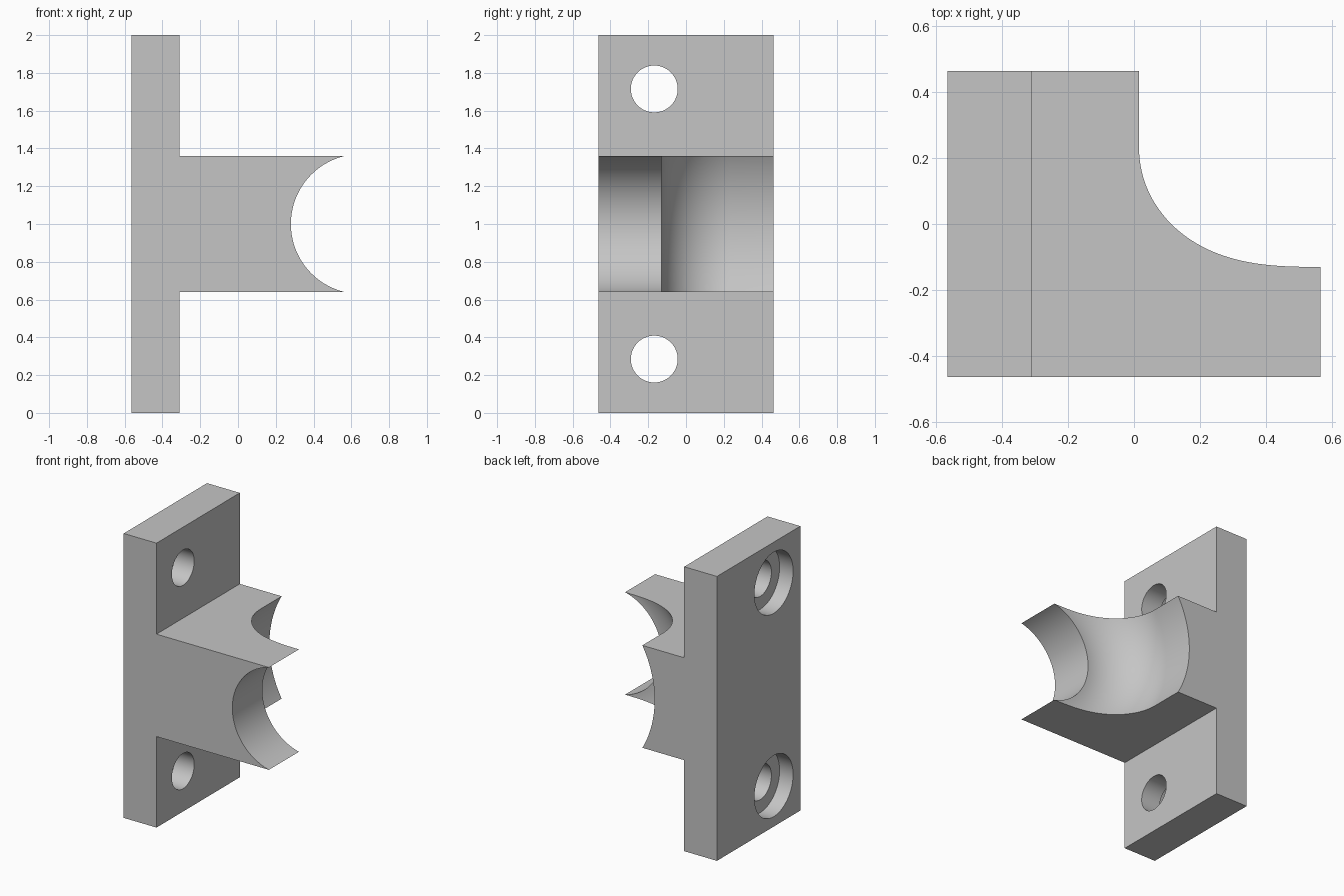
import bpy, bmesh, math
from mathutils import Matrix, Vector

cube = bpy.data.objects.get("Cube")
if cube:
    bpy.data.objects.remove(cube, do_unlink=True)

HALF_Y = 0.463
BACK_X, PLATE_X = -0.565, -0.31       # flange faces
AXIS_X, MID_Z = 0.65, 1.0             # axis of the round recess
BORE_R, FILLET_R = 0.37, 0.36
ARM_HALF = 0.36                       # half height of the arm
BORE_END_Y = -0.13

grey = bpy.data.materials.new("plain grey")
grey.use_nodes = True
colour = (0.56, 0.56, 0.56, 1)
grey.diffuse_color = colour
grey.node_tree.nodes["Principled BSDF"].inputs["Base Color"].default_value = colour


def make_object(name, bm):
    bmesh.ops.recalc_face_normals(bm, faces=bm.faces)
    mesh = bpy.data.meshes.new(name)
    bm.to_mesh(mesh)
    bm.free()
    mesh.materials.append(grey)
    obj = bpy.data.objects.new(name, mesh)
    bpy.context.collection.objects.link(obj)
    return obj


def lathe(name, profile, matrix, steps=128):
    """Spin (radius, height) points about local z, then place the solid."""
    bm = bmesh.new()
    verts = [bm.verts.new((r, 0, h)) for r, h in profile]
    edges = [bm.edges.new(pair) for pair in zip(verts, verts[1:])]
    bmesh.ops.spin(bm, geom=verts + edges, cent=(0, 0, 0), axis=(0, 0, 1),
                   angle=math.tau, steps=steps)
    bmesh.ops.remove_doubles(bm, verts=bm.verts, dist=1e-5)
    bm.transform(matrix)
    return make_object(name, bm)


# Flange and arm: one T-shaped section extruded front to back
low, high = MID_Z - ARM_HALF, MID_Z + ARM_HALF
section = [(BACK_X, 0), (PLATE_X, 0), (PLATE_X, low), (AXIS_X, low),
           (AXIS_X, high), (PLATE_X, high), (PLATE_X, 2), (BACK_X, 2)]
bm = bmesh.new()
face = bm.faces.new([bm.verts.new((x, -HALF_Y, z)) for x, z in section])
side = bmesh.ops.extrude_face_region(bm, geom=[face])["geom"]
bmesh.ops.translate(bm, vec=Vector((0, 2 * HALF_Y, 0)),
                    verts=[v for v in side if isinstance(v, bmesh.types.BMVert)])
bracket = make_object("bracket", bm)

# Recess: narrow bore at the front, flaring through a quarter round to the back
profile = [(0, -1), (BORE_R, -1)]
for i in range(33):
    a = i / 32 * math.pi / 2
    profile.append((BORE_R + FILLET_R * math.sin(a),
                    BORE_END_Y + FILLET_R * (1 - math.cos(a))))
profile += [(BORE_R + FILLET_R, 1), (0, 1)]
along_y = Matrix.Translation((AXIS_X, 0, MID_Z)) @ Matrix.Rotation(-math.pi / 2, 4, 'X')
cutters = [lathe("recess_cutter", profile, along_y)]

# Counterbored screw holes, wide end on the flange's outer face
hole = [(0, -0.1), (0.215, -0.1), (0.215, 0.105), (0.124, 0.105), (0.124, 0.4), (0, 0.4)]
for label, z in (("lower", 0.285), ("upper", 1.715)):
    along_x = Matrix.Translation((BACK_X, -0.168, z)) @ Matrix.Rotation(math.pi / 2, 4, 'Y')
    cutters.append(lathe(label + "_hole_cutter", hole, along_x, 64))

# Cut, then remove the cutters
bpy.context.view_layer.objects.active = bracket
for cutter in cutters:
    cutter.hide_render = True
    cut = bracket.modifiers.new(cutter.name, 'BOOLEAN')
    cut.operation = 'DIFFERENCE'
    cut.solver = 'EXACT'
    cut.object = cutter
    bpy.ops.object.modifier_apply(modifier=cut.name)
for cutter in cutters:
    bpy.data.objects.remove(cutter, do_unlink=True)

bpy.ops.object.select_all(action='DESELECT')
bracket.select_set(True)
bpy.ops.object.shade_smooth_by_angle(angle=math.radians(30))
